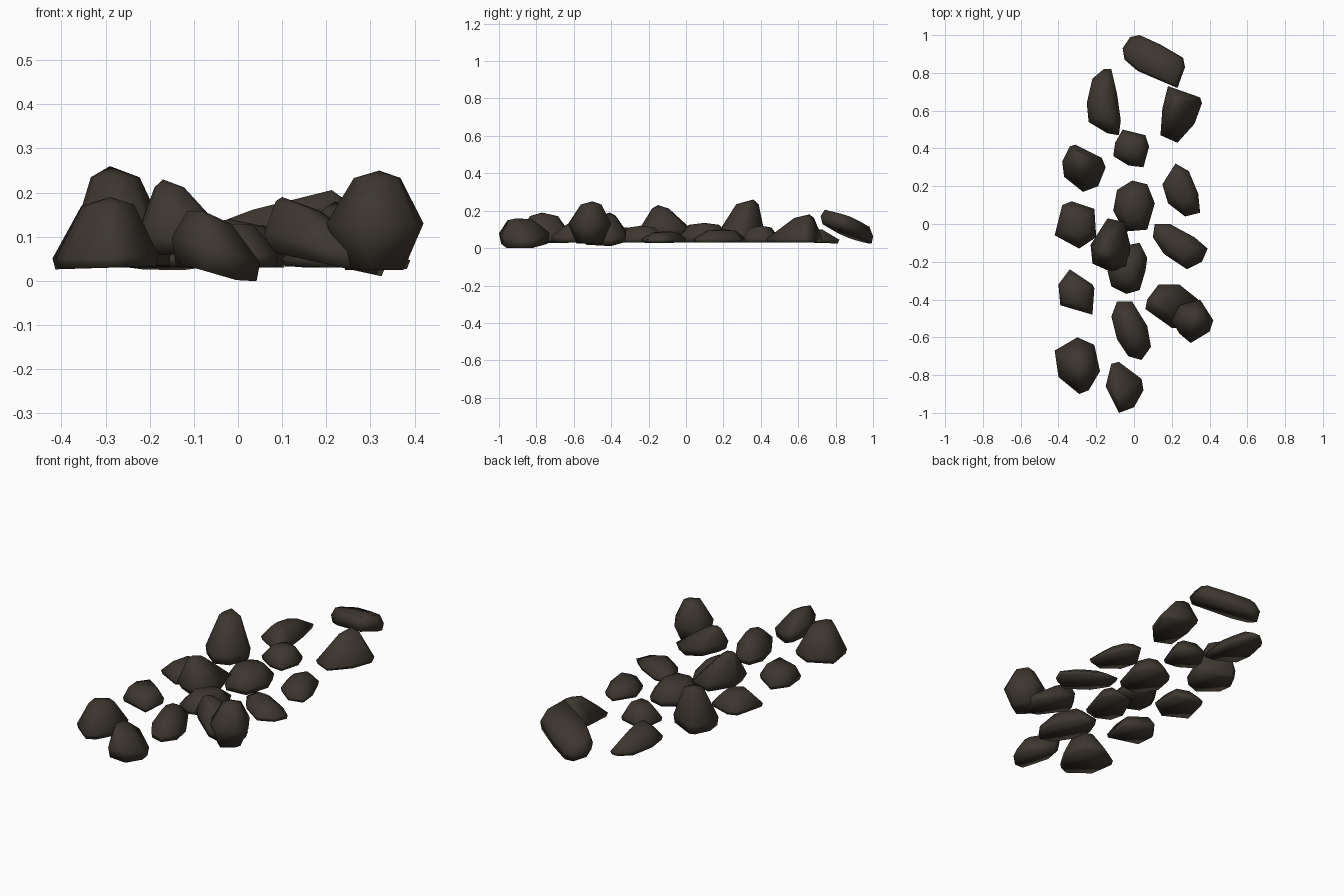
import bpy
import bmesh
import math
from mathutils import Vector

default_cube = bpy.data.objects.get("Cube")
if default_cube:
    bpy.data.objects.remove(default_cube, do_unlink=True)

# One dark earthy colour for every stone
stone_color = (0.047, 0.038, 0.029, 1.0)
stone_material = bpy.data.materials.new("dark_brown_stone")
stone_material.use_nodes = True
stone_material.diffuse_color = stone_color
shader = stone_material.node_tree.nodes["Principled BSDF"]
shader.inputs["Base Color"].default_value = stone_color
shader.inputs["Roughness"].default_value = 0.9


def rock(name, outline, peak, heights, tilt=(0, 0), foot=0.95, crown=0.5):
    """Smooth-shaded low-poly stone from a plan outline, in hundredths of a unit.

    heights: underside, widest level and summit; tilt: slope along x and y;
    foot and crown: size of the underside and of the shoulder ring.
    """
    base, waist, top = heights
    plan = [Vector(point) for point in outline]
    center = sum(plan, Vector((0, 0))) / len(plan)
    summit = Vector(peak)
    shoulder = waist + (top - waist) * 0.86

    # Rings from the underside to the summit
    points = []
    for p in plan:
        points.append((center.lerp(p, foot), base))
        points.append((p, waist))
        points.append((summit.lerp(p, crown), shoulder))
    points.append((summit, top))

    bm = bmesh.new()
    for flat, z in points:
        offset = flat - center
        z += offset.x * tilt[0] + offset.y * tilt[1]
        bm.verts.new(Vector((flat.x, flat.y, max(z, 0))) / 100)

    # Wrap the rings in one closed skin
    bmesh.ops.convex_hull(bm, input=bm.verts[:])
    loose = [v for v in bm.verts if not v.link_faces]
    bmesh.ops.delete(bm, geom=loose, context="VERTS")
    bmesh.ops.dissolve_limit(bm, angle_limit=math.radians(2),
                             verts=bm.verts[:], edges=bm.edges[:])
    bmesh.ops.recalc_face_normals(bm, faces=bm.faces[:])

    mesh = bpy.data.meshes.new(name)
    bm.to_mesh(mesh)
    bm.free()
    mesh.materials.append(stone_material)
    mesh.shade_smooth()
    stone = bpy.data.objects.new(name, mesh)
    bpy.context.collection.objects.link(stone)
    return stone


# Back group: a leaning slab, a long low stone and a wedge
rock("back_leaning_slab",
     [(-6, 93), (-2, 99), (3, 100), (14, 95), (26, 88), (27, 83), (23, 72), (2, 81), (-5, 87)],
     (11, 87), (6.5, 10.5, 15.5), tilt=(0.12, -0.3), foot=0.94, crown=0.85)
rock("back_long_stone",
     [(-25, 64), (-22, 77), (-16, 82), (-12, 82), (-9, 69), (-7, 55), (-8, 47), (-14, 48), (-24, 54)],
     (-16, 62), (3, 5, 11), tilt=(0, -0.03), crown=0.55)
rock("back_wedge_stone",
     [(18, 73), (35, 67), (36, 64), (32, 53), (23, 43), (14, 47), (15, 61)],
     (22, 66), (3, 5, 18), crown=0.35)

# Upper middle group
rock("tall_stone",
     [(-34, 41), (-31, 42), (-17, 35), (-15, 30), (-19, 20), (-27, 17), (-37, 25), (-38, 33)],
     (-29, 36), (3.5, 8, 26), crown=0.48)
rock("small_back_stone",
     [(-6, 50), (6, 47), (8, 41), (5, 30), (-3, 31), (-11, 36), (-10, 43)],
     (0, 40), (3, 5, 12), crown=0.57)
rock("left_oval_stone",
     [(15, 21), (22, 32), (29, 28), (34, 16), (35, 6), (27, 4), (18, 11)],
     (24, 20), (3, 5, 10), crown=0.55)
rock("center_round_stone",
     [(-9, 18), (-1, 23), (7, 21), (11, 11), (7, -3), (-5, -4), (-11, 7)],
     (-1, 10), (3, 6, 13.5), crown=0.6)
rock("right_block_stone",
     [(-38, 10), (-33, 12), (-21, 8), (-20, -7), (-29, -13), (-42, -6)],
     (-30, 0), (3, 5, 11), crown=0.57)

# Stacked pair near the middle
rock("stacked_upper_stone",
     [(-14, 3), (-5, 1), (-2, -11), (-3, -23), (-13, -25), (-22, -21), (-23, -11)],
     (-17, -15), (6, 10, 23), foot=0.82, crown=0.32)
rock("stacked_lower_stone",
     [(-14, -25), (-12, -33), (-4, -37), (3, -35), (6, -25), (7, -18), (3, -10), (-8, -12)],
     (-2, -24), (3, 5, 12))

# Lower middle group
rock("left_long_stone",
     [(11, 0), (19, 0), (32, -7), (39, -13), (36, -20), (28, -24), (16, -16), (10, -7)],
     (22, -11), (3, 5, 9), tilt=(-0.02, 0))
rock("right_square_stone",
     [(-34, -24), (-22, -32), (-21, -34), (-22, -48), (-39, -43), (-40, -32)],
     (-32, -37), (3, 5, 11.5), crown=0.7)
rock("front_long_stone",
     [(-9, -41), (-1, -41), (7, -54), (9, -65), (4, -72), (-3, -70), (-9, -61), (-12, -49)],
     (-2, -55), (3, 6, 14), crown=0.5)

# Leaning pair on the front left
rock("front_ridge_stone",
     [(7, -40), (13, -32), (24, -32), (34, -40), (30, -55), (20, -55), (6, -45)],
     (10, -41), (4, 8, 17), tilt=(-0.22, 0), foot=0.9, crown=0.36)
rock("front_boulder",
     [(24, -43), (35, -40), (42, -51), (40, -57), (30, -63), (24, -58), (20, -51)],
     (32, -50), (2.5, 13, 25), foot=0.6, crown=0.48)

# Front end
rock("front_right_boulder",
     [(-42, -67), (-30, -60), (-21, -64), (-18, -78), (-24, -88), (-29, -90), (-40, -81)],
     (-29, -77), (3, 5.5, 19), tilt=(0.03, 0), crown=0.5)
rock("front_end_stone",
     [(-12, -74), (-8, -73), (4, -82), (5, -88), (0, -97), (-8, -100), (-15, -86)],
     (-8, -91), (1.5, 7, 15), tilt=(-0.29, 0), foot=0.92, crown=0.5)
